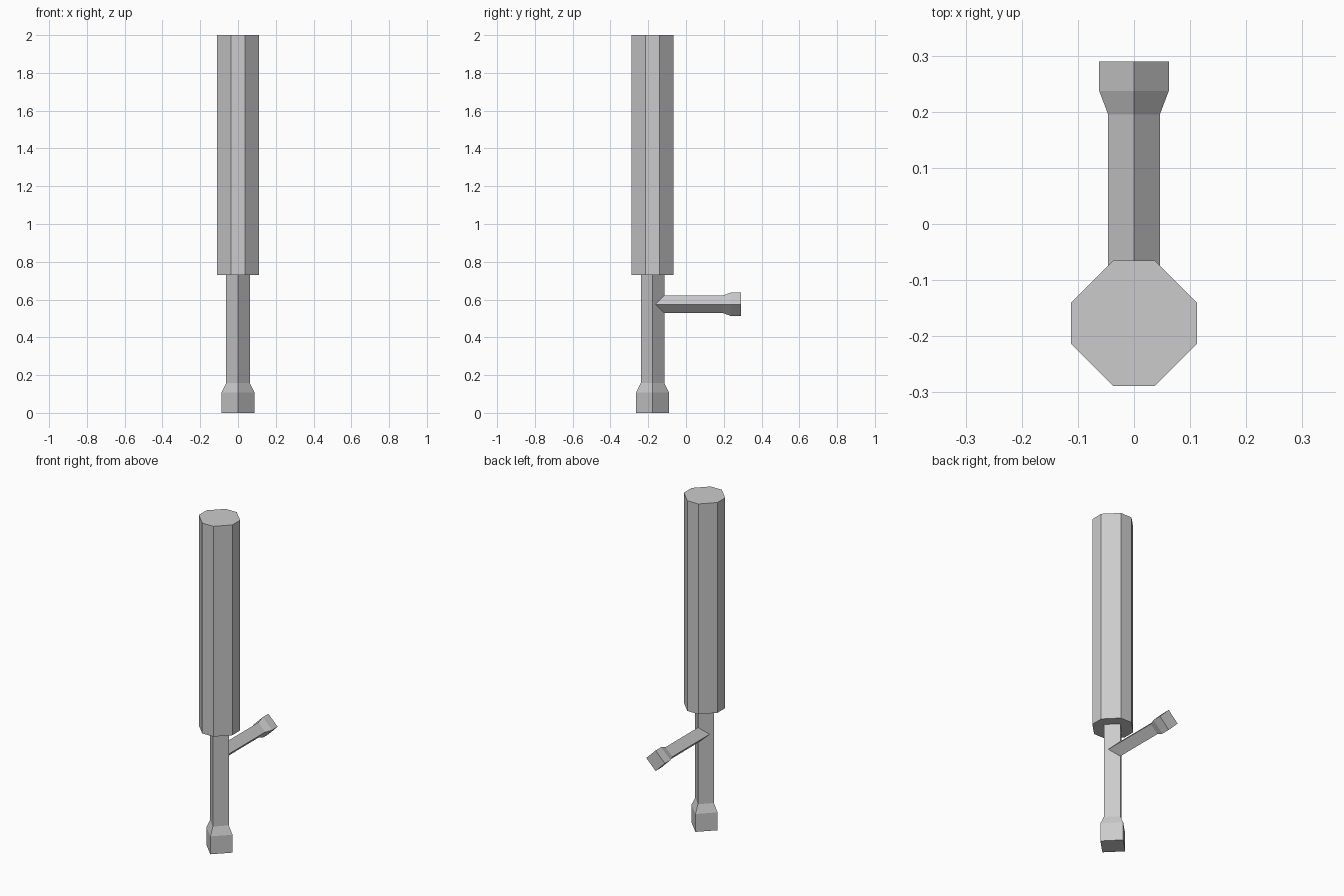
import bpy, bmesh
from mathutils import Matrix

if "Cube" in bpy.data.objects:
    bpy.data.objects.remove(bpy.data.objects["Cube"])

CY = -0.177  # y of the upright axis

grey = bpy.data.materials.new("light grey")
grey.diffuse_color = (0.6, 0.6, 0.6, 1)
grey.use_nodes = True
grey.node_tree.nodes["Principled BSDF"].inputs["Base Color"].default_value = grey.diffuse_color


def diamond(r):
    return [(r, 0), (0, r), (-r, 0), (0, -r)]


def loft(name, rings, matrix):
    """Closed solid through (outline, height) rings stacked along local z."""
    bm = bmesh.new()
    loops = [[bm.verts.new((x, y, z)) for x, y in pts] for pts, z in rings]
    n = len(loops[0])
    for a, b in zip(loops, loops[1:]):
        for i in range(n):
            j = (i + 1) % n
            bm.faces.new((a[i], a[j], b[j], b[i]))
    bm.faces.new(loops[0][::-1])
    bm.faces.new(loops[-1])
    bmesh.ops.recalc_face_normals(bm, faces=bm.faces)
    bm.transform(matrix)
    mesh = bpy.data.meshes.new(name)
    bm.to_mesh(mesh)
    bm.free()
    mesh.materials.append(grey)
    obj = bpy.data.objects.new(name, mesh)
    bpy.context.collection.objects.link(obj)
    return obj


upright = Matrix.Translation((0, CY, 0))

# Thick eight-sided upper cylinder
a, b = 0.112, 0.037
octagon = [(a, -b), (a, b), (b, a), (-b, a), (-a, b), (-a, -b), (-b, -a), (b, -a)]
loft("main_body", [(octagon, 0.73), (octagon, 2.0)], upright)

# Square stem turned 45 degrees, flaring to a foot
loft("stem", [(diamond(0.087), 0), (diamond(0.087), 0.108),
              (diamond(0.0625), 0.158), (diamond(0.0625), 0.73)], upright)

# Side handle pointing backwards, flaring to a knob
backwards = Matrix.Translation((0, CY, 0.575)) @ Matrix.Rotation(-1.5707963, 4, 'X')
loft("side_handle", [(diamond(0.046), 0.01), (diamond(0.046), 0.195 - CY),
                     (diamond(0.062), 0.237 - CY), (diamond(0.062), 0.29 - CY)], backwards)
